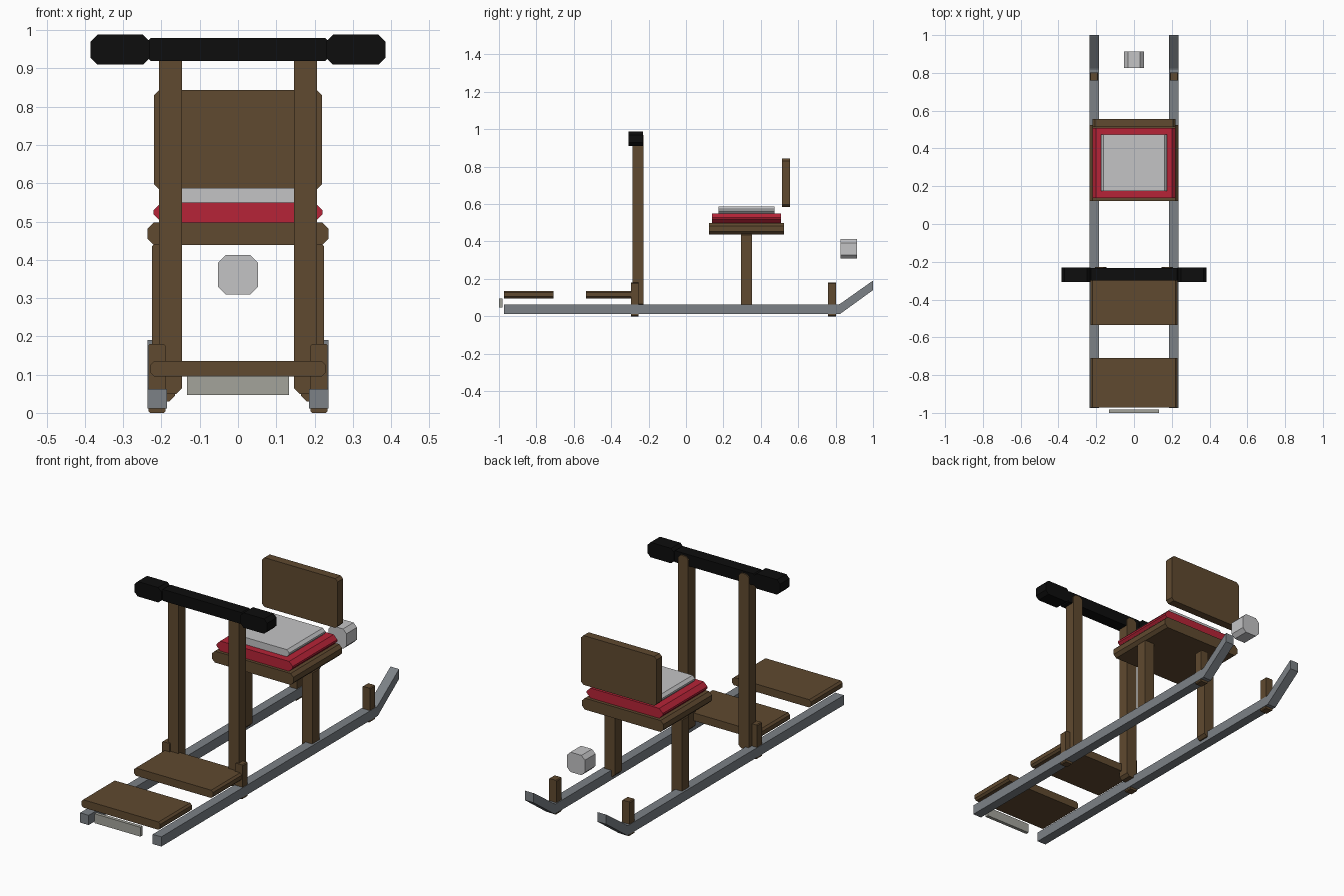
import bpy, bmesh

if "Cube" in bpy.data.objects:
    bpy.data.objects.remove(bpy.data.objects["Cube"])


def material(name, r, g, b):
    m = bpy.data.materials.new(name)
    m.diffuse_color = (r, g, b, 1)
    m.use_nodes = True
    m.node_tree.nodes["Principled BSDF"].inputs["Base Color"].default_value = m.diffuse_color
    return m


WOOD = material("brown wood", 0.115, 0.067, 0.029)
STEEL = material("steel grey", 0.20, 0.22, 0.24)
RED = material("red cushion", 0.47, 0.017, 0.038)
PALE = material("pale grey", 0.55, 0.55, 0.56)
PLATE = material("plate grey", 0.37, 0.37, 0.33)
BLACK = material("black rubber", 0.004, 0.004, 0.004)


def prism(name, points, axis, lo, hi, mat):
    """Extrude a 2D profile along x (points are y,z) or y (points are x,z)."""
    bm = bmesh.new()

    def place(p, d):
        return (d, p[0], p[1]) if axis == "x" else (p[0], d, p[1])

    a = [bm.verts.new(place(p, lo)) for p in points]
    b = [bm.verts.new(place(p, hi)) for p in points]
    bm.faces.new(a)
    bm.faces.new(b[::-1])
    n = len(points)
    for i in range(n):
        j = (i + 1) % n
        bm.faces.new((a[j], a[i], b[i], b[j]))
    bmesh.ops.recalc_face_normals(bm, faces=bm.faces)
    me = bpy.data.meshes.new(name)
    bm.to_mesh(me)
    bm.free()
    me.materials.append(mat)
    ob = bpy.data.objects.new(name, me)
    bpy.context.collection.objects.link(ob)
    return ob


def block(name, x, y, z, mat, c=0.0):
    """Box with its x-z corners chamfered by c."""
    (x0, x1), (z0, z1) = x, z
    if c:
        pts = [(x0 + c, z0), (x1 - c, z0), (x1, z0 + c), (x1, z1 - c),
               (x1 - c, z1), (x0 + c, z1), (x0, z1 - c), (x0, z0 + c)]
    else:
        pts = [(x0, z0), (x1, z0), (x1, z1), (x0, z1)]
    return prism(name, pts, "y", y[0], y[1], mat)


def mid(half):
    return (-half, half)


# Parts repeated on the left and right
for side, s in (("left", -1), ("right", 1)):
    def span(a, b):
        return tuple(sorted((s * a, s * b)))

    # Runner with upturned tip
    rail = [(-0.973, 0.012), (0.823, 0.012), (1.0, 0.140), (1.0, 0.190),
            (0.990, 0.184), (0.823, 0.066), (0.815, 0.063), (-0.973, 0.063)]
    prism(side + "_runner", rail, "x", *span(0.186, 0.236), STEEL)
    # Handle posts, seat legs and short pegs
    block(side + "_handle_post", span(0.146, 0.206), (-0.287, -0.227), (0.05, 0.97), WOOD, 0.015)
    block(side + "_seat_leg", span(0.165, 0.225), (0.295, 0.354), (0.03, 0.45), WOOD, 0.015)
    block(side + "_front_peg", span(0.190, 0.234), (-0.295, -0.254), (0, 0.18), WOOD, 0.004)
    block(side + "_rear_peg", span(0.190, 0.234), (0.760, 0.803), (0, 0.18), WOOD, 0.004)
    # Hand grip
    block(side + "_grip", span(0.230, 0.385), (-0.308, -0.230), (0.910, 0.988), BLACK, 0.018)

# Handlebar
block("handlebar", mid(0.240), (-0.298, -0.234), (0.920, 0.980), BLACK, 0.012)

# Footboards and front plate
block("front_footboard", mid(0.229), (-0.972, -0.709), (0.095, 0.136), WOOD, 0.010)
block("rear_footboard", mid(0.229), (-0.535, -0.272), (0.095, 0.136), WOOD, 0.010)
block("front_plate", mid(0.133), (-1.0, -0.982), (0.047, 0.096), PLATE)

# Seat, cushion, pad and backrest
block("seat", mid(0.236), (0.122, 0.525), (0.438, 0.498), WOOD, 0.016)
block("cushion", mid(0.221), (0.138, 0.508), (0.498, 0.550), RED, 0.021)
block("seat_pad", mid(0.175), (0.175, 0.474), (0.550, 0.587), PALE, 0.014)
block("backrest", mid(0.220), (0.513, 0.557), (0.584, 0.843), WOOD, 0.014)

# Rear lamp block
block("rear_lamp", mid(0.052), (0.825, 0.913), (0.309, 0.413), PALE, 0.020)
